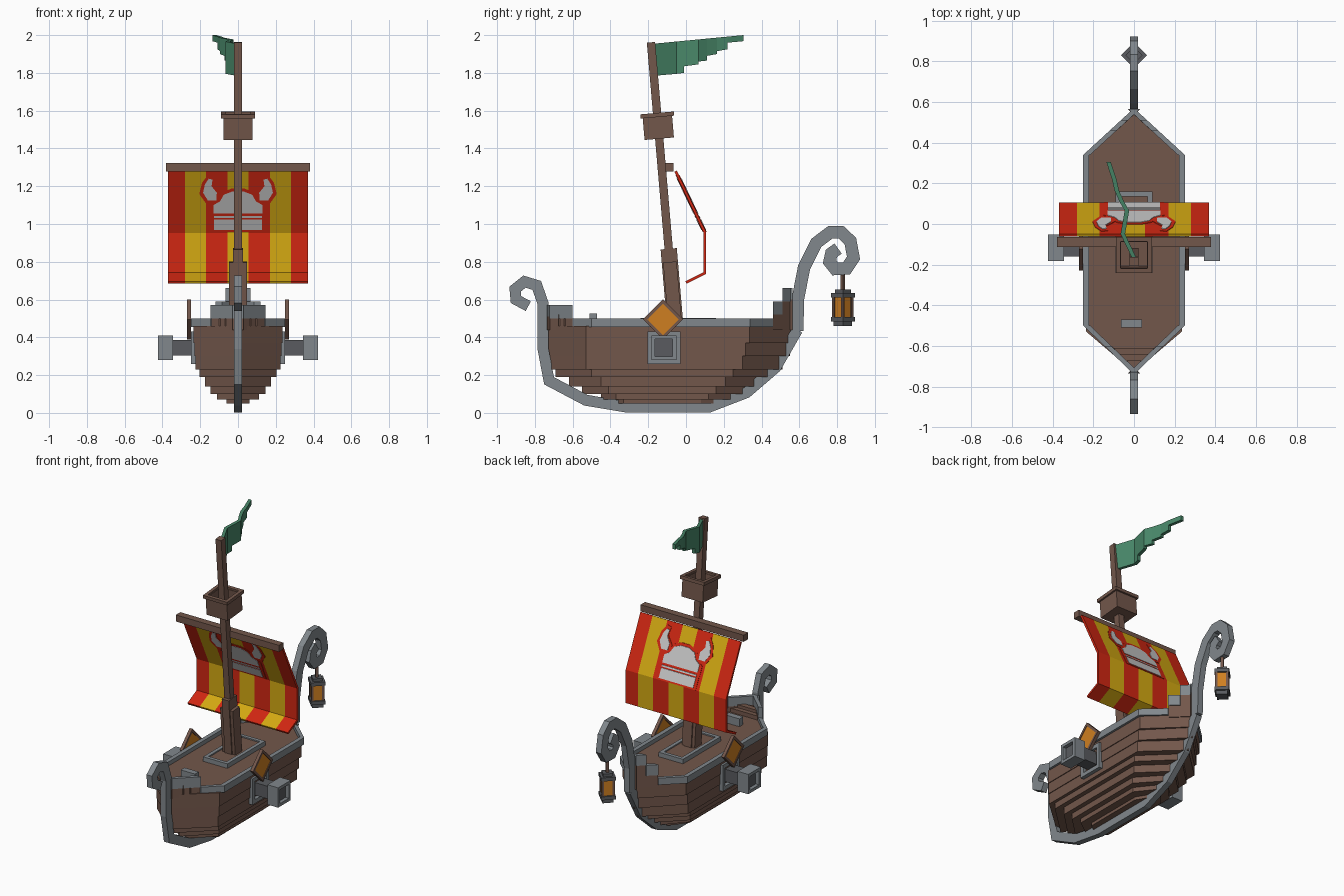
import bpy, bmesh, math
from mathutils import Vector, Matrix

if "Cube" in bpy.data.objects:
    bpy.data.objects.remove(bpy.data.objects["Cube"])

COLORS = {
    "wood": (0.17, 0.095, 0.07), "grey_trim": (0.22, 0.245, 0.265),
    "dark_iron": (0.10, 0.105, 0.115), "red_cloth": (0.64, 0.02, 0.006),
    "yellow_cloth": (0.66, 0.40, 0.006), "pale_paint": (0.58, 0.58, 0.58),
    "green_cloth": (0.065, 0.24, 0.14), "amber": (0.62, 0.21, 0.015),
}
MATS = {}
for n, c in COLORS.items():
    MATS[n] = bpy.data.materials.new(n)
    MATS[n].diffuse_color = (*c, 1)


def finish(name, bm, mat):
    bmesh.ops.recalc_face_normals(bm, faces=bm.faces)
    me = bpy.data.meshes.new(name)
    bm.to_mesh(me)
    bm.free()
    me.materials.append(MATS[mat])
    ob = bpy.data.objects.new(name, me)
    bpy.context.collection.objects.link(ob)
    return ob


def loft(bm, rings):
    """Closed solid through equal-length rings of points."""
    vs = [[bm.verts.new(p) for p in r] for r in rings]
    n = len(vs[0])
    for a, b in zip(vs, vs[1:]):
        for i in range(n):
            bm.faces.new((a[i], a[(i + 1) % n], b[(i + 1) % n], b[i]))
    bm.faces.new(vs[0])
    bm.faces.new(vs[-1])


def boxes(name, mat, items, M=None):
    """Items are (x0, x1, y0, y1, z0, z1); M places them all."""
    bm = bmesh.new()
    for x0, x1, y0, y1, z0, z1 in items:
        loft(bm, [[(x0, y0, z), (x1, y0, z), (x1, y1, z), (x0, y1, z)] for z in (z0, z1)])
    if M:
        bm.transform(M)
    return finish(name, bm, mat)


def frame(a, b, t, z0, z1):
    """Rectangular border of half sizes a, b and width t."""
    return [(-a, a, -b, -b + t, z0, z1), (-a, a, b - t, b, z0, z1),
            (-a, -a + t, -b + t, b - t, z0, z1), (a - t, a, -b + t, b - t, z0, z1)]


def ribbon(bm, path, hw, x0, x1):
    """Flat band along a (y, z) path, mitred, spanning x0..x1."""
    pts = [Vector(p) for p in path]
    rings = []
    for i, p in enumerate(pts):
        d1 = (p - pts[max(i - 1, 0)]).normalized() if i else (pts[1] - p).normalized()
        d2 = (pts[i + 1] - p).normalized() if i < len(pts) - 1 else d1
        t = (d1 + d2).normalized()
        n = Vector((-t.y, t.x)) * hw / max(t.dot(d1), 0.6)
        a, b = p + n, p - n
        rings.append([(x0, *a), (x1, *a), (x1, *b), (x0, *b)])
    loft(bm, rings)


# hull strakes: z0, z1, half width, bow tip, bow corner, stern corner, stern tip
TIERS = [(.37, .46, .235, -.73, -.53, .335, .56), (.30, .37, .23, -.73, -.53, .315, .55),
         (.23, .30, .225, -.73, -.53, .30, .51), (.19, .23, .205, -.69, -.50, .25, .45),
         (.14, .19, .175, -.62, -.45, .21, .38), (.10, .14, .145, -.55, -.41, .16, .32),
         (.07, .10, .11, -.45, -.37, .12, .26), (.05, .07, .06, -.37, -.33, .08, .18)]


def hexa(w, b, bc, sc, s, z):
    return [(0, b, z), (w, bc, z), (w, sc, z), (0, s, z), (-w, sc, z), (-w, bc, z)]


bm = bmesh.new()
for z0, z1, *h in TIERS:
    loft(bm, [hexa(*h, z0), hexa(*h, z1)])
finish("hull", bm, "wood")
bm = bmesh.new()
loft(bm, [hexa(.23, -.71, -.5, .335, .55, z) for z in (.45, .473)])
finish("deck", bm, "wood")


# rails and raised bulwarks, stepping up at both ends
def wall(bm, p, q, z0, z1, t):
    """Upright wall from p to q, mirrored; t is the inward x thickness."""
    for s in (1, -1):
        ins = [(p[0] - t, p[1]), (q[0] - t, q[1])]
        loft(bm, [[(s * x, y, z) for x, y in (p, q, ins[1], ins[0])] for z in (z0, z1)])


def on_diag(corner, tip, y):
    return (0.25 * (tip - y) / (tip - corner), y)


rails, bulwarks = bmesh.new(), bmesh.new()
wall(rails, (.25, -.5), (.25, .34), .455, .5, .028)
for corner, tip, y0, y1, top in [(-.5, -.74, -.5, -.60, .5), (-.5, -.74, -.60, -.735, .57),
                                 (.34, .57, .34, .46, .5), (.34, .57, .46, .51, .59),
                                 (.34, .57, .51, .565, .66)]:
    p, q = on_diag(corner, tip, y0), on_diag(corner, tip, y1)
    wall(rails, p, q, top - (.07 if top > .5 else .045), top, .034)
    if top > .5:
        p, q = [(max(v[0] - .005, 0), v[1]) for v in (p, q)]
        wall(bulwarks, p, q, .44, top - .06, .03)
finish("rails", rails, "grey_trim")
finish("bulwarks", bulwarks, "wood")
boxes("bow_step", "wood", [(-.10, .10, -.645, -.61, .46, .50), (-.07, .07, -.675, -.64, .46, .52)])
boxes("deck_plank", "grey_trim", [(-.065, .04, -.51, -.47, .47, .525)])

# keel with a curl at each end
bm = bmesh.new()
ribbon(bm, [(-.835, .565), (-.90, .60), (-.905, .655), (-.855, .695), (-.79, .675), (-.757, .58),
            (-.757, .34), (-.725, .17), (-.53, .067), (-.31, .03), (.12, .03), (.32, .107),
            (.475, .24), (.59, .44)], .029, -.02, .02)
ribbon(bm, [(.589, .435), (.592, .6), (.625, .77), (.69, .90), (.765, .957), (.82, .957), (.87, .91),
            (.887, .82), (.85, .765), (.79, .762), (.76, .80), (.77, .845), (.805, .87)],
       .033, -.02, .02)
finish("keel", bm, "grey_trim")

# mast, base and lookout share one tilted local frame
LEAN = Matrix.Translation((0, -.06, .5)) @ Matrix.Rotation(math.radians(4.9), 4, 'X')
boxes("mast", "wood", [(-.021, .021, -.022, .022, -.04, 1.467)], LEAN)
boxes("mast_base", "wood", [(-.047, .047, -.036, .036, -.04, .30), (-.026, .026, -.043, .043, -.04, .37)], LEAN)
boxes("lookout", "wood", frame(.078, .078, .014, .955, 1.08) + frame(.089, .089, .022, 1.07, 1.092)
      + [(-.07, .07, -.07, .07, .955, .97)], LEAN)
boxes("yard", "wood", [(-.38, .38, -.112, -.065, 1.278, 1.322)])

# hatch around the mast
HATCH = Matrix.Translation((0, -.04, 0))
boxes("hatch_frame", "grey_trim", frame(.09, .20, .024, .46, .503), HATCH)
boxes("hatch_top", "wood", [(-.068, .068, -.178, .178, .46, .495)], HATCH)

# striped sail
SAIL = [(-.055, 1.28), (.10, .955), (.10, .74), (0, .69)]
EDGES = [-.37, -.28, -.17, -.055, .055, .17, .28, .37]
for k, (name, mat) in enumerate((("sail_outer_stripes", "red_cloth"), ("sail_inner_stripes", "yellow_cloth"))):
    bm = bmesh.new()
    for i in range(k, 7, 2):
        ribbon(bm, SAIL, .007, EDGES[i], EDGES[i + 1])
    finish(name, bm, mat)

# sail emblem plates on both faces of the upper panel
half_dome = [(.13, 1.055), (.13, 1.10), (.095, 1.12), (.075, 1.155), (.03, 1.172)]
dome = half_dome + [(-x, z) for x, z in reversed(half_dome)]
horn = [(.115, 1.125), (.16, 1.125), (.185, 1.165), (.175, 1.21), (.155, 1.24), (.135, 1.235), (.14, 1.20), (.112, 1.165)]
bars = [[(-.127, z0), (.127, z0), (.127, z1), (-.127, z1)] for z0, z1 in ((.968, 1.025), (1.033, 1.042))]
shapes = [dome, horn, [(-x, z) for x, z in horn]] + bars


def grow(poly, d):
    cx = sum(p[0] for p in poly) / len(poly)
    cz = sum(p[1] for p in poly) / len(poly)
    rx = max(abs(p[0] - cx) for p in poly)
    rz = max(abs(p[1] - cz) for p in poly)
    return [(cx + (x - cx) * (1 + d / rx), max(cz + (z - cz) * (1 + d / rz), .958)) for x, z in poly]


def emblem(name, mat, polys, top):
    bm = bmesh.new()
    for poly in polys:
        for s in (1, -1):
            loft(bm, [[(x, -.055 + (1.28 - z) * .477 + s * o, z) for x, z in poly] for o in (.005, top)])
    finish(name, bm, mat)


emblem("emblem_outline", "red_cloth", [grow(p, .02) for p in shapes], .0105)
emblem("emblem", "pale_paint", shapes, .0135)

# ragged pennant: y, x of each fold and the lower edge of each strip
FOLDS = [(-.165, 0), (-.05, -.055), (-.01, -.048), (.065, -.035), (.11, -.06), (.165, -.085), (.22, -.097), (.305, -.125)]
LOW = [(1.785, 1.795), (1.795, 1.80), (1.835, 1.845), (1.86, 1.865), (1.89, 1.90), (1.915, 1.925), (1.96, 1.968)]
bm = bmesh.new()
for (y0, x0), (y1, x1), lo in zip(FOLDS, FOLDS[1:], LOW):
    rings = []
    for y, x, z in ((y0, x0, lo[0]), (y1, x1, lo[1])):
        top = 1.955 + (y + .165) * .096
        rings.append([(x - .011, y, z), (x + .011, y, z), (x + .011, y, top), (x - .011, y, top)])
    loft(bm, rings)
finish("pennant", bm, "green_cloth")

# cannons and diamond shields on each side; local z points outward
for s, side in ((1, "right"), (-1, "left")):
    P = Matrix.Translation((0, -.117, .345)) @ Matrix.Rotation(s * math.pi / 2, 4, 'Y')
    boxes(side + "_gun_port", "grey_trim", frame(.087, .087, .026, .22, .25), P)
    boxes(side + "_cannon_barrel", "dark_iron", [(-.042, .042, -.042, .042, .2, .36)], P)
    boxes(side + "_cannon_muzzle", "grey_trim", frame(.066, .066, .02, .345, .424), P)
    boxes(side + "_cannon_bore", "dark_iron", [(-.05, .05, -.05, .05, .35, .40)], P)
    D = (Matrix.Translation((0, -.122, .495)) @ Matrix.Rotation(s * math.pi / 2, 4, 'Y')
         @ Matrix.Rotation(math.pi / 4, 4, 'Z'))
    boxes(side + "_shield_border", "wood", frame(.075, .075, .016, .25, .271), D)
    boxes(side + "_shield_panel", "amber", [(-.062, .062, -.062, .062, .254, .267)], D)

# hanging lantern, turned to sit corner-on
L = Matrix.Translation((0, .83, 0)) @ Matrix.Rotation(math.pi / 4, 4, 'Z')
sq = lambda h, z0, z1: (-h, h, -h, h, z0, z1)
boxes("lantern_rod", "wood", [sq(.009, .64, .745)], L)
boxes("lantern_caps", "dark_iron", [sq(.045, .61, .634), sq(.03, .63, .652),
                                    sq(.045, .485, .508), sq(.034, .46, .49)], L)
boxes("lantern_glass", "amber", [sq(.033, .505, .612)], L)
boxes("lantern_posts", "wood", [(x - .007, x + .007, y - .007, y + .007, .505, .612)
                                for x in (-.033, .033) for y in (-.033, .033)], L)

for m in bpy.data.materials:
    if m.users and not m.is_grease_pencil:
        m.use_nodes = True
        m.node_tree.nodes["Principled BSDF"].inputs["Base Color"].default_value = m.diffuse_color
